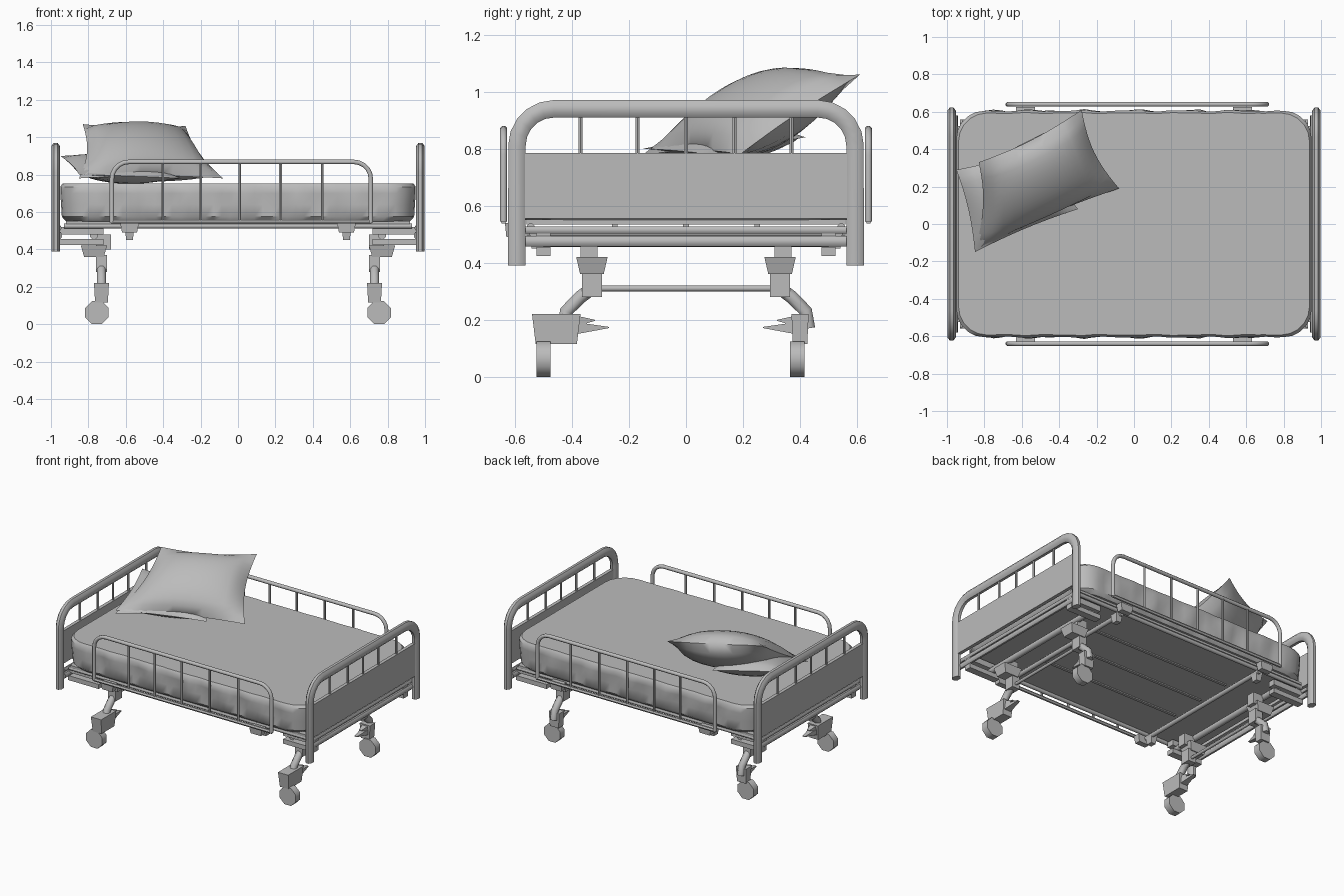
import bpy, bmesh, math
from mathutils import Vector

cube = bpy.data.objects.get("Cube")
if cube:
    bpy.data.objects.remove(cube, do_unlink=True)

GREY = (0.5, 0.5, 0.5, 1)
mat = bpy.data.materials.new("plain grey")
mat.use_nodes = True
mat.diffuse_color = GREY
mat.node_tree.nodes["Principled BSDF"].inputs["Base Color"].default_value = GREY


def finish(name, bm, angle=None):
    bmesh.ops.recalc_face_normals(bm, faces=bm.faces)
    me = bpy.data.meshes.new(name)
    bm.to_mesh(me)
    bm.free()
    ob = bpy.data.objects.new(name, me)
    bpy.context.collection.objects.link(ob)
    me.materials.append(mat)
    if angle:
        bpy.ops.object.select_all(action='DESELECT')
        ob.select_set(True)
        bpy.context.view_layer.objects.active = ob
        bpy.ops.object.shade_smooth_by_angle(angle=math.radians(angle))
    return ob


def skin(bm, rings, cap=True):
    rows = [[bm.verts.new(p) for p in ring] for ring in rings]
    n = len(rows[0])
    for a, b in zip(rows, rows[1:]):
        for i in range(n):
            bm.faces.new((a[i], a[(i + 1) % n], b[(i + 1) % n], b[i]))
    if cap:
        bm.faces.new(rows[0])
        bm.faces.new(rows[-1])


def tube(name, pts, r, up=(1, 0, 0), squash=1.0, sides=8):
    """Sweep a polygon along a flat path; up is the path plane normal."""
    pts = [Vector(p) for p in pts]
    up = Vector(up)
    rings = []
    for i, p in enumerate(pts):
        t_in = (p - pts[max(i - 1, 0)]).normalized()
        t_out = (pts[min(i + 1, len(pts) - 1)] - p).normalized()
        side = (t_in + t_out).normalized().cross(up).normalized()
        angles = [math.tau * (k + 0.5) / sides for k in range(sides)]
        rings.append([p + side * r * math.cos(a) + up * r * squash * math.sin(a) for a in angles])
    bm = bmesh.new()
    skin(bm, rings)
    return finish(name, bm, 50)


def box(name, lo, hi, taper=1.0):
    bm = bmesh.new()
    bmesh.ops.create_cube(bm, size=1)
    lo, hi = Vector(lo), Vector(hi)
    for v in bm.verts:
        k = taper if v.co.z < 0 else 1
        v.co = (lo + hi) / 2 + Vector((v.co.x * k, v.co.y * k, v.co.z)) * (hi - lo)
    return finish(name, bm)


def arch(half, foot, top, radius, steps=5):
    """Upside-down U as (across, height) points."""
    arc = [(half - radius + radius * math.cos(a), top - radius + radius * math.sin(a))
           for a in [math.pi / 2 * i / steps for i in range(steps + 1)]]
    right = [(half, foot)] + arc
    return right + [(-u, v) for u, v in reversed(right)]


# Mattress: stacked rounded rectangles, rumpled along the long sides
def mattress_ring(z, inset, ripple):
    ring = []
    hx, hy, r = 0.95 - inset, 0.605 - inset, 0.15
    outline = []
    for cx, cy, start in ((1, 1, 0), (-1, 1, 1), (-1, -1, 2), (1, -1, 3)):
        for i in range(6):
            a = math.pi / 2 * (start + i / 5)
            outline.append((cx * (hx - r) + r * math.cos(a), cy * (hy - r) + r * math.sin(a)))
    for i, (x, y) in enumerate(outline):
        x2, y2 = outline[(i + 1) % len(outline)]
        count = 36 if abs(x2 - x) > 1 else 1
        for k in range(count):
            px, py = x + (x2 - x) * k / count, y + (y2 - y) * k / count
            if count > 1 and k:
                py += ripple * (math.sin(px * 23 + z * 20) + 0.6 * math.sin(px * 41)) * math.copysign(1, py)
            ring.append((px, py, z))
    return ring


bm = bmesh.new()
skin(bm, [mattress_ring(*s) for s in ((0.55, 0.03, 0), (0.575, 0.008, 0.004), (0.64, 0.004, 0.008),
                                      (0.70, 0, 0.006), (0.735, 0, 0.003), (0.752, 0.012, 0.002))])
finish("mattress", bm, 40)


# Pillows: two bulging sheets sharing a pinched outline
def pillow(name, corners, bulge, pinch, n=12):
    a, b, c, d = [Vector(p) for p in corners]
    normal = (c - a).cross(d - b).normalized()
    mid = (a + b + c + d) / 4
    bm = bmesh.new()
    for sign in (1, -1):
        grid = []
        for i in range(n + 1):
            row = []
            for j in range(n + 1):
                u, v = 2 * i / n - 1, 2 * j / n - 1
                p = (a * (1 - u) + b * (1 + u)) * (1 - v) / 4 + (d * (1 - u) + c * (1 + u)) * (1 + v) / 4
                soft = (1 - u * u) * v * v + (1 - v * v) * u * u
                p = p.lerp(mid, pinch * soft)
                p += normal * sign * bulge * ((1 - u * u) * (1 - v * v)) ** 0.6
                p.z = max(p.z, 0.745)
                row.append(bm.verts.new(p))
            grid.append(row)
        for i in range(n):
            for j in range(n):
                bm.faces.new((grid[i][j], grid[i + 1][j], grid[i + 1][j + 1], grid[i][j + 1]))
    bmesh.ops.remove_doubles(bm, verts=bm.verts, dist=0.0005)
    finish(name, bm, 60)


pillow("leaning_pillow", ((-0.28, 0.61, 1.06), (-0.83, 0.33, 1.07), (-0.85, -0.15, 0.78), (-0.08, 0.19, 0.78)), 0.12, 0.10)
pillow("flat_pillow", ((-0.95, 0.29, 0.9), (-0.85, -0.15, 0.8), (-0.3, 0.08, 0.78), (-0.5, 0.42, 0.84)), 0.07, 0.06)

# Platform under the mattress with its long tubes, slats and cross bars
box("bed_base", (-0.92, -0.56, 0.535), (0.92, 0.56, 0.552))
for s in (-1, 1):
    tube("base_side_tube", ((-0.93, s * 0.545, 0.525), (0.93, s * 0.545, 0.525)), 0.014, (0, 0, 1))
    tube("base_cross_tube", ((s * 0.57, -0.56, 0.505), (s * 0.57, 0.56, 0.505)), 0.016, (0, 0, 1))
for y in (-0.25, 0, 0.25):
    box("base_slat", (-0.55, y - 0.01, 0.527), (0.55, y + 0.01, 0.536))

# End frames
for s in (-1, 1):
    x = s * 0.975
    tube("end_frame", [(x, u, v) for u, v in arch(0.593, 0.39, 0.94, 0.13)], 0.033, squash=0.75)
    box("end_panel", (x - 0.012, -0.565, 0.555), (x + 0.012, 0.565, 0.785))
    for y in (-0.37, -0.17, 0, 0.17, 0.37):
        tube("end_rod", ((x, y, 0.77), (x, y, 0.94)), 0.008, sides=6)
    for z, r in ((0.515, 0.014), (0.475, 0.02)):
        tube("end_cross_rail", ((s * 0.955, -0.58, z), (s * 0.955, 0.58, z)), r, squash=0.8)
    tube("axle_beam", ((s * 0.77, -0.5, 0.475), (s * 0.77, 0.5, 0.475)), 0.022)

# Side guard rails
for s in (-1, 1):
    y = s * 0.64
    tube("guard_rail", [(u + 0.018, y, v) for u, v in arch(0.692, 0.545, 0.868, 0.09)], 0.013, (0, 1, 0))
    tube("guard_lower_bar", ((-0.68, y, 0.548), (0.715, y, 0.548)), 0.012, (0, 1, 0), sides=6)
    for x in (-0.403, -0.2, 0.01, 0.227, 0.45):
        tube("guard_rod", ((x, y, 0.548), (x, y, 0.868)), 0.008, (0, 1, 0), sides=6)
    for x in (-0.58, 0.58):
        box("guard_bracket", (x - 0.05, y - 0.03 - s * 0.035, 0.49), (x + 0.05, y + 0.02 - s * 0.035, 0.54), 0.8)
        box("guard_clamp", (x - 0.025, s * 0.52 - 0.03, 0.45), (x + 0.025, s * 0.52 + 0.03, 0.51), 0.7)

# Legs with casters
for sx in (-1, 1):
    x = sx * 0.73
    tube("leg_cross_bar", ((x, -0.32, 0.31), (x, 0.3, 0.31)), 0.011)
    for sy in (-1, 1):
        wy = -0.5 if sy < 0 else 0.39
        fy = wy + sy * 0.02
        for z, w in ((0.44, 0.016), (0.5, 0.02)):
            box("corner_arm", (min(sx * 0.72, sx * 0.96), sy * 0.5 - 0.025, z - w),
                (max(sx * 0.72, sx * 0.96), sy * 0.5 + 0.025, z + w))
        box("leg_mount", (x + sx * 0.04 - 0.07, sy * 0.33 - 0.055, 0.36), (x + sx * 0.04 + 0.07, sy * 0.33 + 0.055, 0.42), 0.75)
        box("leg_neck", (x - 0.03, sy * 0.34 - 0.03, 0.40), (x + 0.05, sy * 0.34 + 0.03, 0.48))
        box("leg_joint", (x - 0.03, sy * 0.33 - 0.035, 0.28), (x + 0.03, sy * 0.33 + 0.035, 0.37))
        tube("leg_arm", ((x, sy * 0.33, 0.31), (x, sy * 0.37, 0.28), (x, sy * 0.42, 0.23), (x, sy * 0.43, 0.17)), 0.025)
        box("caster_fork", (x - 0.04, min(fy - 0.02, sy * 0.4 - 0.03), 0.115), (x + 0.04, max(fy + 0.02, sy * 0.4 + 0.03), 0.22), 0.85)
        # Pointed brake lever
        bm = bmesh.new()
        for tip, z in ((0.27, 0.175), (0.32, 0.2)):
            skin(bm, [[(x + dx, sy * 0.41, z + dz) for dx, dz in ((-0.03, -0.03), (0.03, -0.03), (0.03, 0.02), (-0.03, 0.02))],
                      [(x + dx, sy * tip, z + dz) for dx, dz in ((-0.01, -0.004), (0.01, -0.004), (0.01, 0), (-0.01, 0))]])
        finish("brake_lever", bm)
        tube("caster_wheel", ((x + sx * 0.025, wy - 0.025, 0.062), (x + sx * 0.025, wy + 0.025, 0.062)), 0.067)
